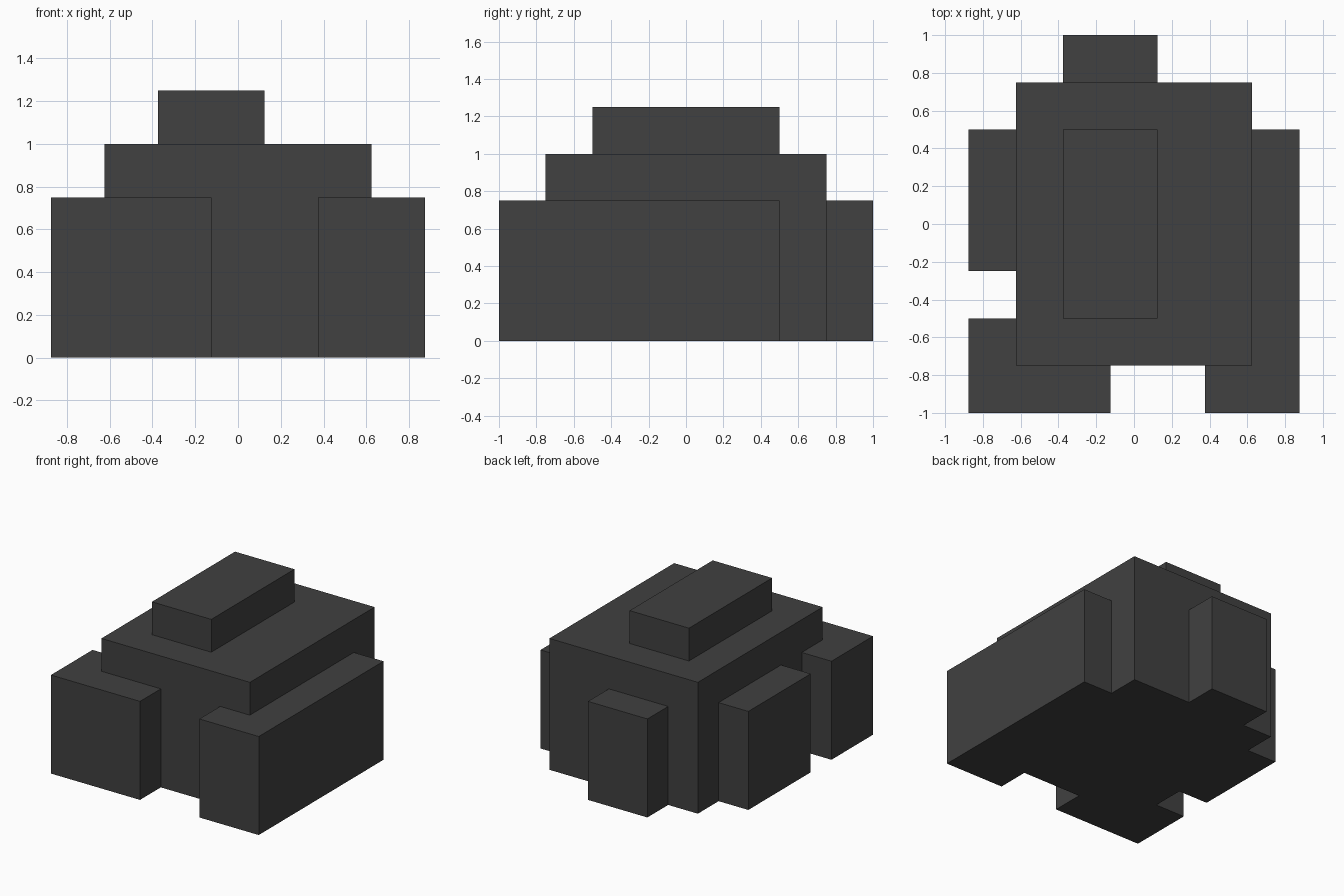
import bpy, bmesh

if "Cube" in bpy.data.objects:
    bpy.data.objects.remove(bpy.data.objects["Cube"])

stone = bpy.data.materials.new("dark_grey_stone")
stone.diffuse_color = (0.052, 0.052, 0.052, 1)
stone.use_nodes = True
stone.node_tree.nodes["Principled BSDF"].inputs["Base Color"].default_value = stone.diffuse_color


def prism(name, outline, z0, z1):
    """Extrude a counter-clockwise floor outline from z0 up to z1."""
    bm = bmesh.new()
    base = bm.faces.new([bm.verts.new((x, y, z0)) for x, y in outline])
    top = bmesh.ops.extrude_face_region(bm, geom=[base], use_keep_orig=True)["geom"]
    for v in top:
        if isinstance(v, bmesh.types.BMVert):
            v.co.z = z1
    bmesh.ops.recalc_face_normals(bm, faces=bm.faces)
    mesh = bpy.data.meshes.new(name)
    bm.to_mesh(mesh)
    bm.free()
    mesh.materials.append(stone)
    obj = bpy.data.objects.new(name, mesh)
    bpy.context.collection.objects.link(obj)


def box(name, x0, x1, y0, y1, z0, z1):
    prism(name, [(x0, y0), (x1, y0), (x1, y1), (x0, y1)], z0, z1)


# Central mass and the cap on top
box("main_block", -0.625, 0.625, -0.75, 0.75, 0, 1)
box("top_slab", -0.375, 0.125, -0.5, 0.5, 1, 1.25)

# Lower outcrops on the back and left
box("back_outcrop", -0.375, 0.125, 0.75, 1, 0, 0.75)
box("left_outcrop", -0.875, -0.625, -0.25, 0.5, 0, 0.75)

# L-shaped outcrops wrapping the two front corners
prism("front_left_outcrop",
      [(-0.875, -1), (-0.125, -1), (-0.125, -0.75), (-0.625, -0.75),
       (-0.625, -0.5), (-0.875, -0.5)], 0, 0.75)
prism("front_right_outcrop",
      [(0.375, -1), (0.875, -1), (0.875, 0.5), (0.625, 0.5),
       (0.625, -0.75), (0.375, -0.75)], 0, 0.75)
